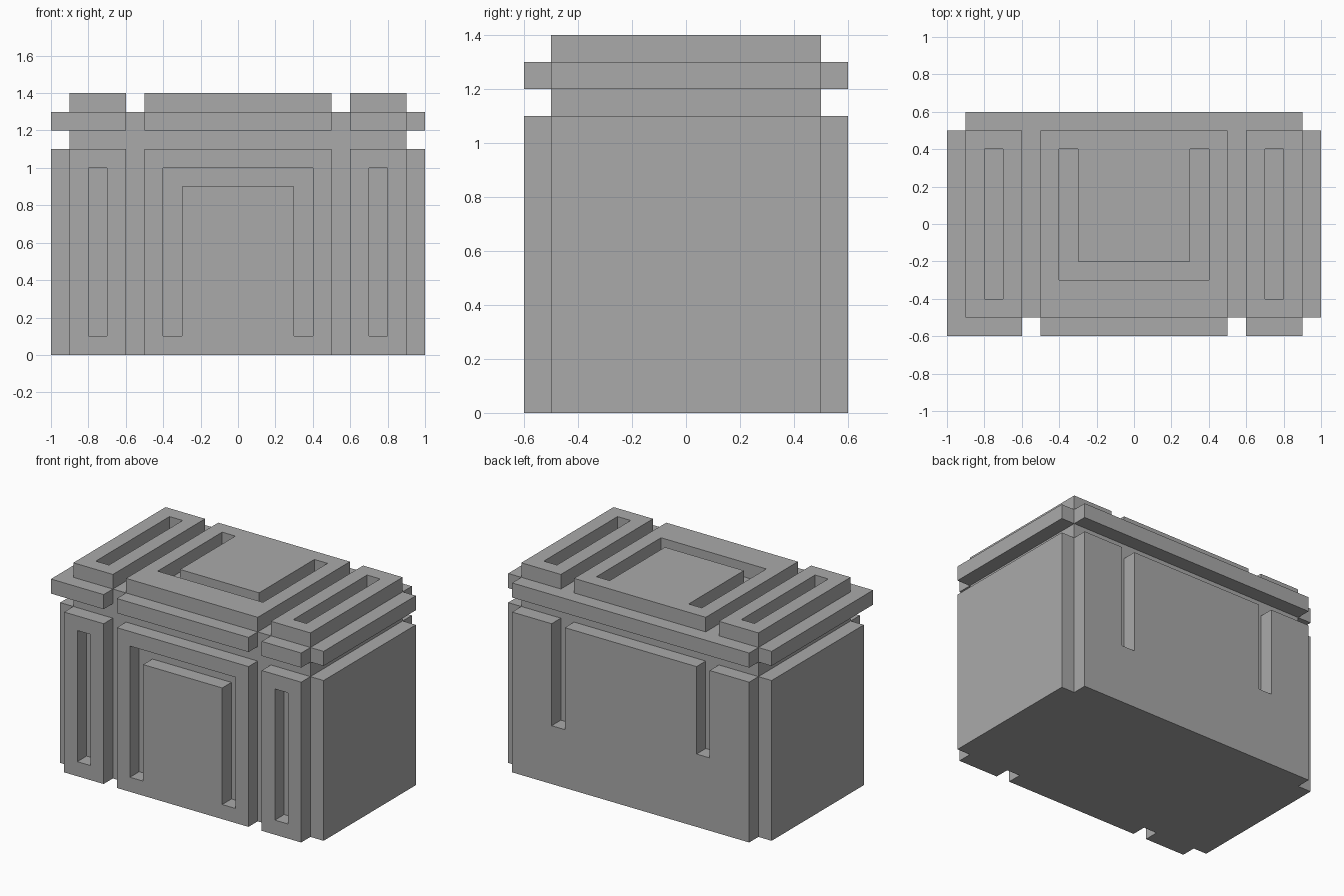
import bpy
import bmesh
from mathutils import Matrix, Vector

cube = bpy.data.objects.get("Cube")
if cube:
    bpy.data.objects.remove(cube, do_unlink=True)

grey = bpy.data.materials.new("stone grey")
grey.use_nodes = True
colour = (0.4, 0.4, 0.4, 1)
grey.diffuse_color = colour
grey.node_tree.nodes["Principled BSDF"].inputs["Base Color"].default_value = colour

T = 0.1  # thickness of every raised layer


def finish(name, bm):
    bmesh.ops.recalc_face_normals(bm, faces=bm.faces)
    mesh = bpy.data.meshes.new(name)
    bm.to_mesh(mesh)
    bm.free()
    mesh.materials.append(grey)
    obj = bpy.data.objects.new(name, mesh)
    bpy.context.collection.objects.link(obj)
    return obj


def box(name, x0, x1, y0, y1, z0, z1):
    bm = bmesh.new()
    size = Matrix.Diagonal((x1 - x0, y1 - y0, z1 - z0, 1))
    centre = Matrix.Translation(((x0 + x1) / 2, (y0 + y1) / 2, (z0 + z1) / 2))
    bmesh.ops.create_cube(bm, size=1, matrix=centre @ size)
    return finish(name, bm)


def rect(u0, u1, v0, v1):
    return [(u0, v0), (u1, v0), (u1, v1), (u0, v1)]


def arch(closed, end):
    """U-shaped groove outline: its crossbar lies at 'closed', its arms stop at 'end'."""
    inner = closed + (T if end > closed else -T)
    half = [(0.4, closed), (0.4, end), (0.3, end), (0.3, inner)]
    return half + [(-u, v) for u, v in reversed(half)]


def plate(name, outline, grooves, matrix):
    """Raised plate of thickness T with grooves cut right through it."""
    bm = bmesh.new()
    for loop in [outline] + grooves:
        verts = [bm.verts.new((u, v, 0)) for u, v in loop]
        for a, b in zip(verts, verts[1:] + verts[:1]):
            bm.edges.new((a, b))
    bmesh.ops.triangle_fill(bm, edges=bm.edges[:], use_beauty=True, normal=(0, 0, 1))
    ext = bmesh.ops.extrude_face_region(bm, geom=bm.faces[:], use_keep_orig=True)
    top = [g for g in ext["geom"] if isinstance(g, bmesh.types.BMVert)]
    bmesh.ops.translate(bm, verts=top, vec=Vector((0, 0, T)))
    bm.transform(matrix)
    return finish(name, bm)


# Plate frames: plate thickness grows forwards, backwards or upwards
front = Matrix(((1, 0, 0, 0), (0, 0, -1, -0.5), (0, 1, 0, 0), (0, 0, 0, 1)))
back = Matrix(((1, 0, 0, 0), (0, 0, 1, 0.5), (0, 1, 0, 0), (0, 0, 0, 1)))
top = Matrix.Translation((0, 0, 1.3))

# Core block
box("core", -0.9, 0.9, -0.5, 0.5, 0, 1.3)

# Grooved plates on the front and on the lid
plate("front_arch_panel", rect(-0.5, 0.5, 0, 1.1), [arch(1.0, 0.1)], front)
plate("lid_centre_plate", rect(-0.5, 0.5, -0.5, 0.5), [arch(-0.3, 0.4)], top)
for side, x in (("right", -0.75), ("left", 0.75)):
    slot = (x - 0.05, x + 0.05)
    edge = (x - 0.15, x + 0.15)
    plate(f"front_{side}_panel", rect(*edge, 0, 1.1), [rect(*slot, 0.1, 1.0)], front)
    plate(f"lid_{side}_plate", rect(*edge, -0.5, 0.5), [rect(*slot, -0.4, 0.4)], top)

# Side walls and side rims
for side, x in (("right", -1.0), ("left", 0.9)):
    box(f"{side}_wall", x, x + T, -0.5, 0.5, 0, 1.1)
    box(f"{side}_rim", x, x + T, -0.5, 0.5, 1.2, 1.3)

# Back wall with two notches of different depth
back_outline = [(-0.9, 0), (0.9, 0), (0.9, 1.1), (0.6, 1.1), (0.6, 0.4), (0.5, 0.4),
                (0.5, 1.1), (-0.5, 1.1), (-0.5, 0.5), (-0.6, 0.5), (-0.6, 1.1), (-0.9, 1.1)]
plate("back_wall", back_outline, [], back)

# Front and back rims; the right front one wraps the corner
box("back_rim", -0.9, 0.9, 0.5, 0.6, 1.2, 1.3)
for name, x0, x1 in (("right", -1.0, -0.6), ("centre", -0.5, 0.5), ("left", 0.6, 0.9)):
    box(f"front_{name}_rim", x0, x1, -0.6, -0.5, 1.2, 1.3)
